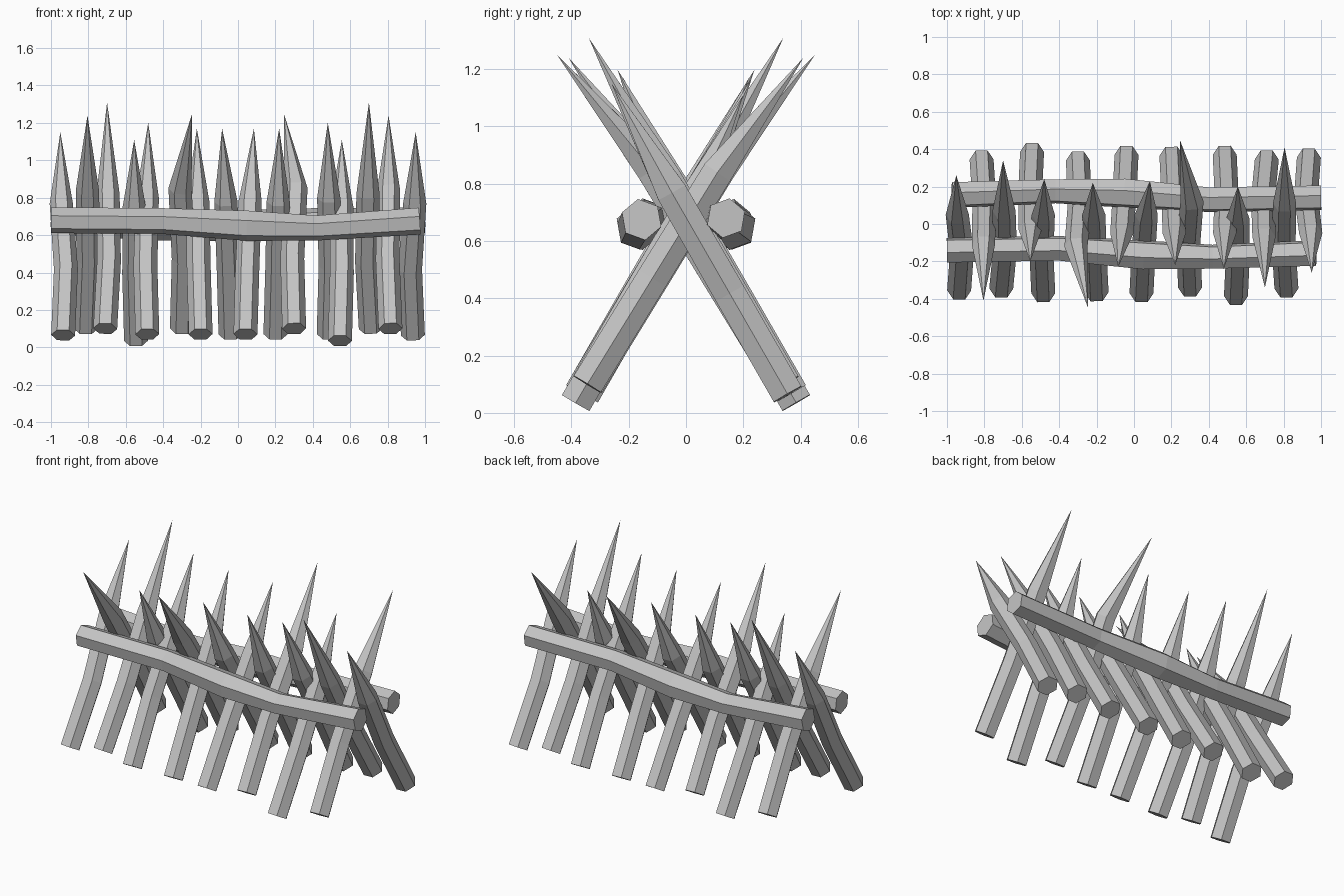
import bpy, bmesh, math
from mathutils import Vector

cube = bpy.data.objects.get("Cube")
if cube:
    bpy.data.objects.remove(cube, do_unlink=True)

wood = bpy.data.materials.new("grey_wood")
wood.use_nodes = True
GREY = (0.55, 0.55, 0.55, 1)
wood.diffuse_color = GREY
wood.node_tree.nodes["Principled BSDF"].inputs["Base Color"].default_value = GREY

SIDES = 6


def log(name, points, radii, ref, turned):
    """Six-sided log along a bent path; a zero radius makes a sharp tip."""
    flip = Vector((-1, -1, 1)) if turned else Vector((1, 1, 1))
    pts = [Vector(p) * flip for p in points]
    ref = Vector(ref) * flip
    bm = bmesh.new()
    rings = []
    for i, (p, r) in enumerate(zip(pts, radii)):
        if r == 0:
            rings.append([bm.verts.new(p)])
            continue
        t = Vector((0, 0, 0))
        if i > 0:
            t += (p - pts[i - 1]).normalized()
        if i < len(pts) - 1:
            t += (pts[i + 1] - p).normalized()
        t.normalize()
        u = (ref - t * ref.dot(t)).normalized()
        v = t.cross(u)
        angles = [math.tau * k / SIDES for k in range(SIDES)]
        rings.append([bm.verts.new(p + r * (u * math.cos(a) + v * math.sin(a)))
                      for a in angles])
    for a, b in zip(rings, rings[1:]):
        for k in range(SIDES):
            n = (k + 1) % SIDES
            if len(b) == 1:
                bm.faces.new((a[k], a[n], b[0]))
            else:
                bm.faces.new((a[k], a[n], b[n], b[k]))
    for ring in (rings[0], rings[-1]):
        if len(ring) > 1:
            bm.faces.new(ring)
    bmesh.ops.recalc_face_normals(bm, faces=bm.faces)
    mesh = bpy.data.meshes.new(name)
    bm.to_mesh(mesh)
    bm.free()
    mesh.materials.append(wood)
    obj = bpy.data.objects.new(name, mesh)
    bpy.context.collection.objects.link(obj)


# Stakes: foot (x, y, z), middle x, shoulder (x, y, z), tip (x, y, z)
STAKES = [
    ((-.935, -.355, .065), -.92, (-.945, .05, .77), (-.95, .26, 1.15)),
    ((-.71, -.345, .10), -.69, (-.695, .07, .82), (-.70, .34, 1.31)),
    ((-.485, -.37, .07), -.495, (-.485, .05, .80), (-.48, .24, 1.20)),
    ((-.20, -.365, .07), -.21, (-.215, .05, .78), (-.22, .22, 1.17)),
    ((.04, -.37, .07), .05, (.065, .05, .78), (.085, .23, 1.17)),
    ((.30, -.34, .10), .29, (.31, .12, .85), (.245, .45, 1.25)),
    ((.545, -.385, .035), .555, (.555, .03, .75), (.555, .20, 1.11)),
    ((.815, -.345, .10), .80, (.805, .11, .84), (.805, .41, 1.24)),
]

# Front beam path and thickness
BEAM = [(-1, -.14, .68), (-.4, -.13, .675), (.05, -.165, .65),
        (.42, -.175, .638), (.97, -.155, .675)]
BEAM_RADII = [.07, .07, .082, .068, .073]
tilt = math.radians(40)

for row, turned in (("front", False), ("back", True)):
    for i, (foot, mid_x, shoulder, tip) in enumerate(STAKES):
        mid = (Vector(foot) + Vector(shoulder)) / 2
        mid.x = mid_x
        log(f"{row}_stake_{i + 1}", [foot, mid, shoulder, tip],
            [.064, .064, .062, 0], (1, 0, 0), turned)
    log(f"{row}_beam", BEAM, BEAM_RADII,
        (0, math.cos(tilt), math.sin(tilt)), turned)
